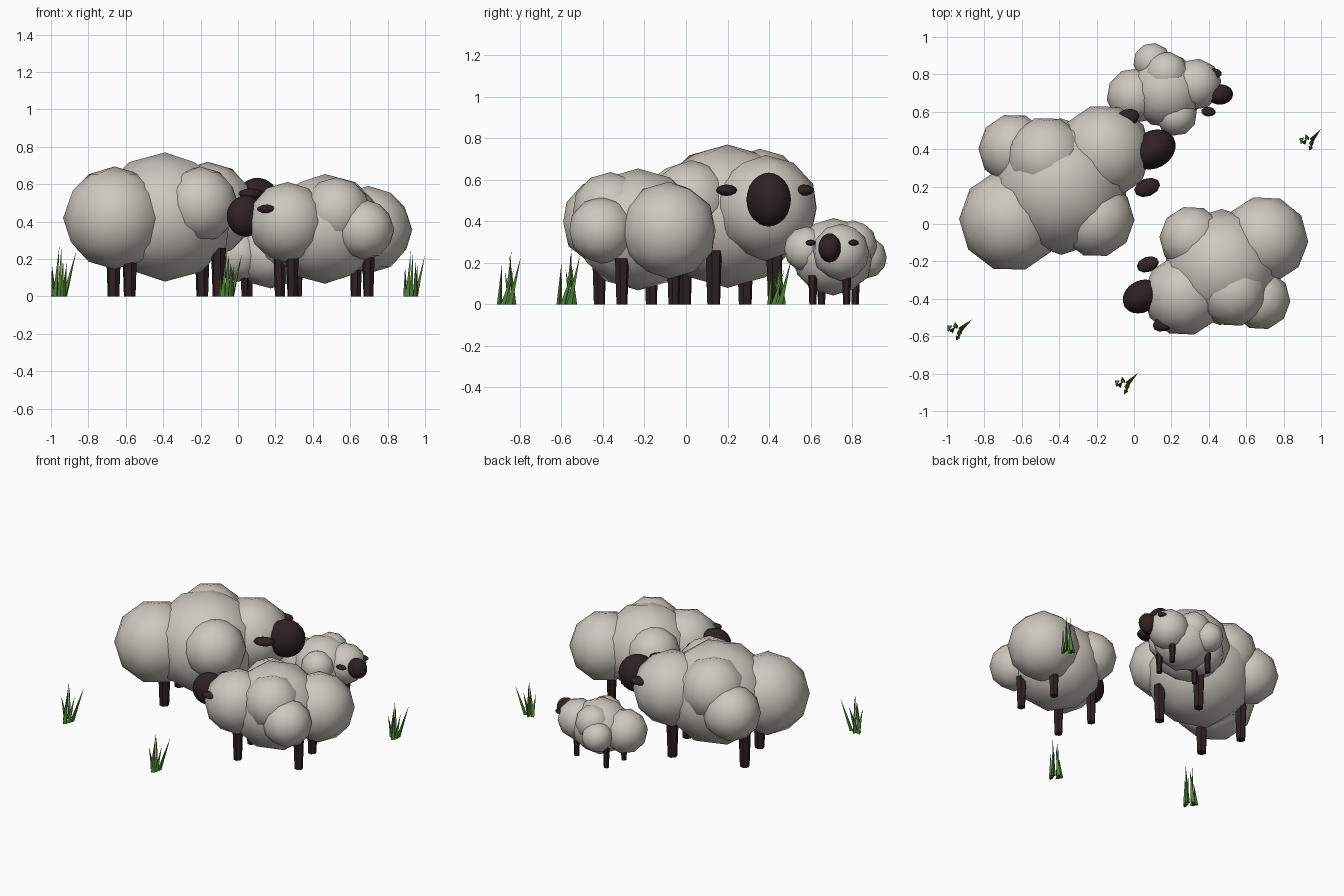
import bpy, bmesh, math
from mathutils import Matrix, Vector

cube = bpy.data.objects.get("Cube")
if cube:
    bpy.data.objects.remove(cube, do_unlink=True)


def material(name, rgb):
    m = bpy.data.materials.new(name)
    m.use_nodes = True
    m.diffuse_color = (*rgb, 1)
    m.node_tree.nodes["Principled BSDF"].inputs["Base Color"].default_value = (*rgb, 1)
    return m


WOOL = material("wool cream", (0.61, 0.58, 0.52))
SKIN = material("dark brown skin", (0.028, 0.016, 0.016))
GRASS = material("grass green", (0.08, 0.22, 0.04))


def finish(bm, name, mat, matrix=None, smooth=False):
    mesh = bpy.data.meshes.new(name)
    if matrix:
        bm.transform(matrix)
    for f in bm.faces:
        f.smooth = smooth
    bm.to_mesh(mesh)
    bm.free()
    mesh.materials.append(mat)
    ob = bpy.data.objects.new(name, mesh)
    bpy.context.collection.objects.link(ob)
    return ob


def ball(bm, centre, radii, yaw=0, detail=2):
    m = (Matrix.Translation(centre) @ Matrix.Rotation(math.radians(yaw), 4, 'Z')
         @ Matrix.Diagonal((*radii, 1)))
    bmesh.ops.create_icosphere(bm, subdivisions=detail, radius=1, matrix=m)


# Wool puffs: centre and radius, with the sheep facing +x
PUFFS = [
    ((-0.31, -0.096, 0.42), 0.275),   # right rump
    ((-0.185, 0.263, 0.42), 0.19),    # left rump
    ((0.273, 0.112, 0.465), 0.255),   # chest
    ((0.13, -0.22, 0.49), 0.205),     # right shoulder
    ((-0.03, 0.17, 0.53), 0.22),      # left flank
]


def sheep(name, place, yaw, size):
    world = (Matrix.Translation((*place, 0)) @ Matrix.Rotation(math.radians(yaw), 4, 'Z')
             @ Matrix.Scale(size, 4))
    # Fleece
    bm = bmesh.new()
    ball(bm, (0, 0, 0.425), (0.365, 0.365, 0.345), 20)
    for centre, r in PUFFS:
        ball(bm, centre, (r, r, r))
    finish(bm, name + "_fleece", WOOL, world, True)
    # Head
    bm = bmesh.new()
    ball(bm, (0.53, 0.05, 0.505), (0.125, 0.1, 0.13), 15, 3)
    finish(bm, name + "_head", SKIN, world, True)
    # Ears
    for side, y in (("right", -0.135), ("left", 0.25)):
        bm = bmesh.new()
        ball(bm, (0.44, y, 0.55), (0.072, 0.048, 0.028), 5)
        finish(bm, f"{name}_{side}_ear", SKIN, world, True)
    # Legs
    for end, x in (("front", 0.255), ("rear", -0.24)):
        for side, y in (("right", -0.145), ("left", 0.16)):
            bm = bmesh.new()
            bmesh.ops.create_cone(bm, cap_ends=True, segments=6, radius1=0.032,
                                  radius2=0.041, depth=0.26,
                                  matrix=Matrix.Translation((x, y, 0.13)))
            finish(bm, f"{name}_{end}_{side}_leg", SKIN, world)


sheep("ram", (-0.39, 0.2), 16.5, 1)
sheep("ewe", (0.465, -0.23), 195, 0.85)
sheep("lamb", (0.175, 0.71), -9, 0.54)

# Grass blades: base x, base y, tip x, tip y, height
BLADES = [
    (-0.03, -0.01, -0.01, 0.01, 0.27),
    (-0.01, 0.02, 0.0, 0.0, 0.25),
    (0.02, 0.0, 0.08, 0.05, 0.24),
    (0.0, -0.05, 0.01, -0.04, 0.2),
    (-0.04, 0.01, -0.05, -0.02, 0.17),
    (0.01, -0.03, 0.03, 0.02, 0.18),
]


def tuft(name, place, yaw, size):
    bm = bmesh.new()
    for bx, by, tx, ty, h in BLADES:
        tip = bm.verts.new((tx, ty, h))
        base = [bm.verts.new(Vector((bx, by, 0)) + 0.016 * Vector((math.cos(a), math.sin(a), 0)))
                for a in (i * math.tau / 3 + bx * 40 for i in range(3))]
        bm.faces.new(base[::-1])
        for i in range(3):
            bm.faces.new((base[i], base[(i + 1) % 3], tip))
    finish(bm, name, GRASS, Matrix.Translation((*place, 0))
           @ Matrix.Rotation(math.radians(yaw), 4, 'Z') @ Matrix.Scale(size, 4))


tuft("grass_tuft_right", (-0.945, -0.56), 0, 1)
tuft("grass_tuft_front", (-0.05, -0.85), 5, 0.95)
tuft("grass_tuft_left", (0.935, 0.45), 10, 0.92)
